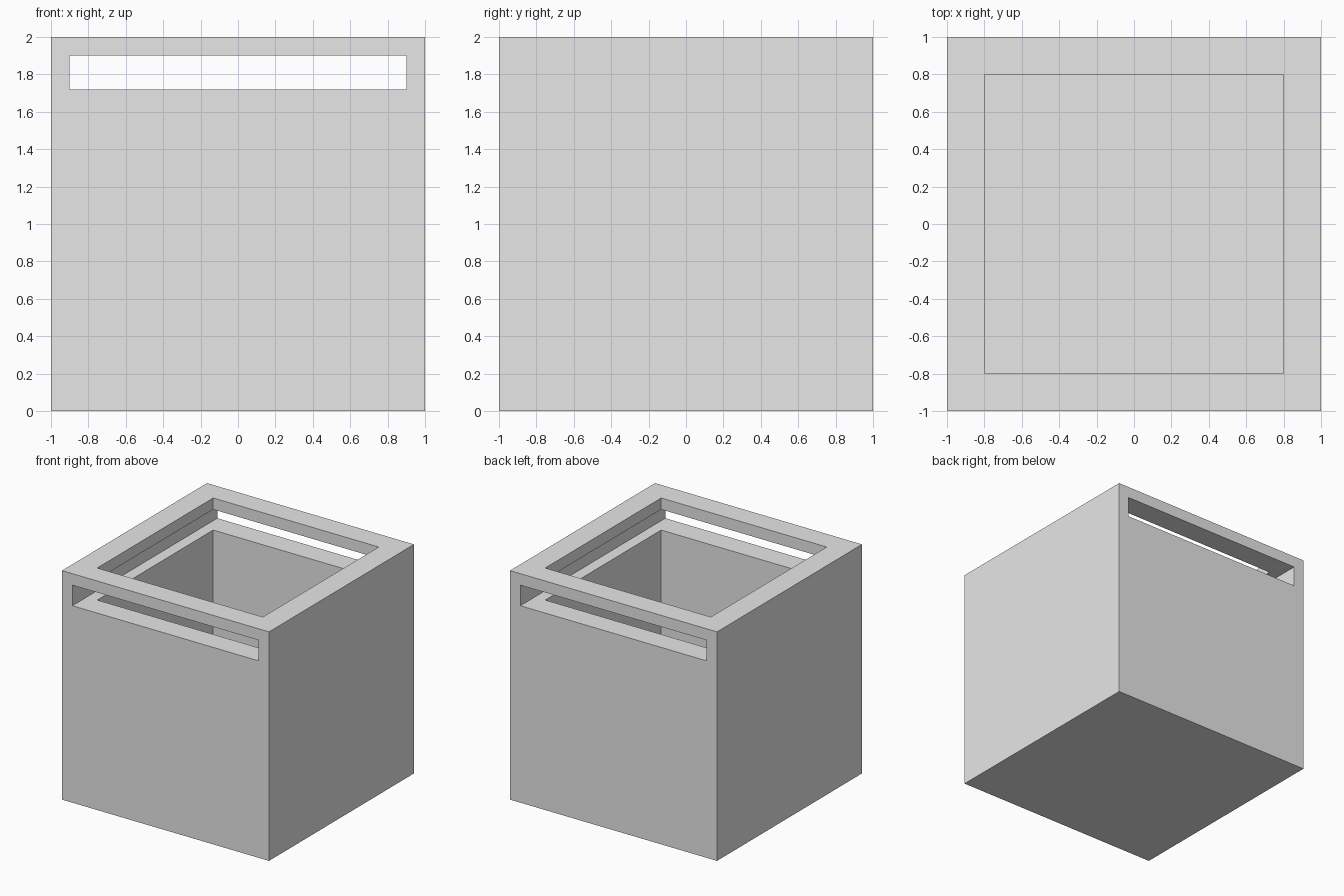
import bpy

cube = bpy.data.objects.get("Cube")
if cube:
    bpy.data.objects.remove(cube, do_unlink=True)

# Single plain grey
grey = bpy.data.materials.new("light_grey")
grey.use_nodes = True
colour = (0.8, 0.8, 0.8, 1)
grey.diffuse_color = colour
grey.node_tree.nodes["Principled BSDF"].inputs["Base Color"].default_value = colour


def box(name, low, high):
    """Axis-aligned box between two corners."""
    centre = [(a + b) / 2 for a, b in zip(low, high)]
    bpy.ops.mesh.primitive_cube_add(size=1, location=centre)
    obj = bpy.context.object
    obj.name = name
    obj.scale = [b - a for a, b in zip(low, high)]
    bpy.ops.object.transform_apply(location=True, rotation=False, scale=True)
    obj.data.materials.append(grey)
    return obj


# Outer block
body = box("open_box", (-1, -1, 0), (1, 1, 2))

# Open cavity, and the wide slot running from front to back
cutters = [
    box("cavity_cutter", (-0.8, -0.8, 0.2), (0.8, 0.8, 2.2)),
    box("slot_cutter", (-0.9, -1.2, 1.72), (0.9, 1.2, 1.9)),
]
for cutter in cutters:
    cut = body.modifiers.new(cutter.name, "BOOLEAN")
    cut.operation = "DIFFERENCE"
    cut.solver = "EXACT"
    cut.object = cutter

# Apply the cuts, then drop the cutters
bpy.ops.object.select_all(action="DESELECT")
body.select_set(True)
bpy.context.view_layer.objects.active = body
for cutter in cutters:
    bpy.ops.object.modifier_apply(modifier=cutter.name)
for cutter in cutters:
    bpy.data.objects.remove(cutter, do_unlink=True)
